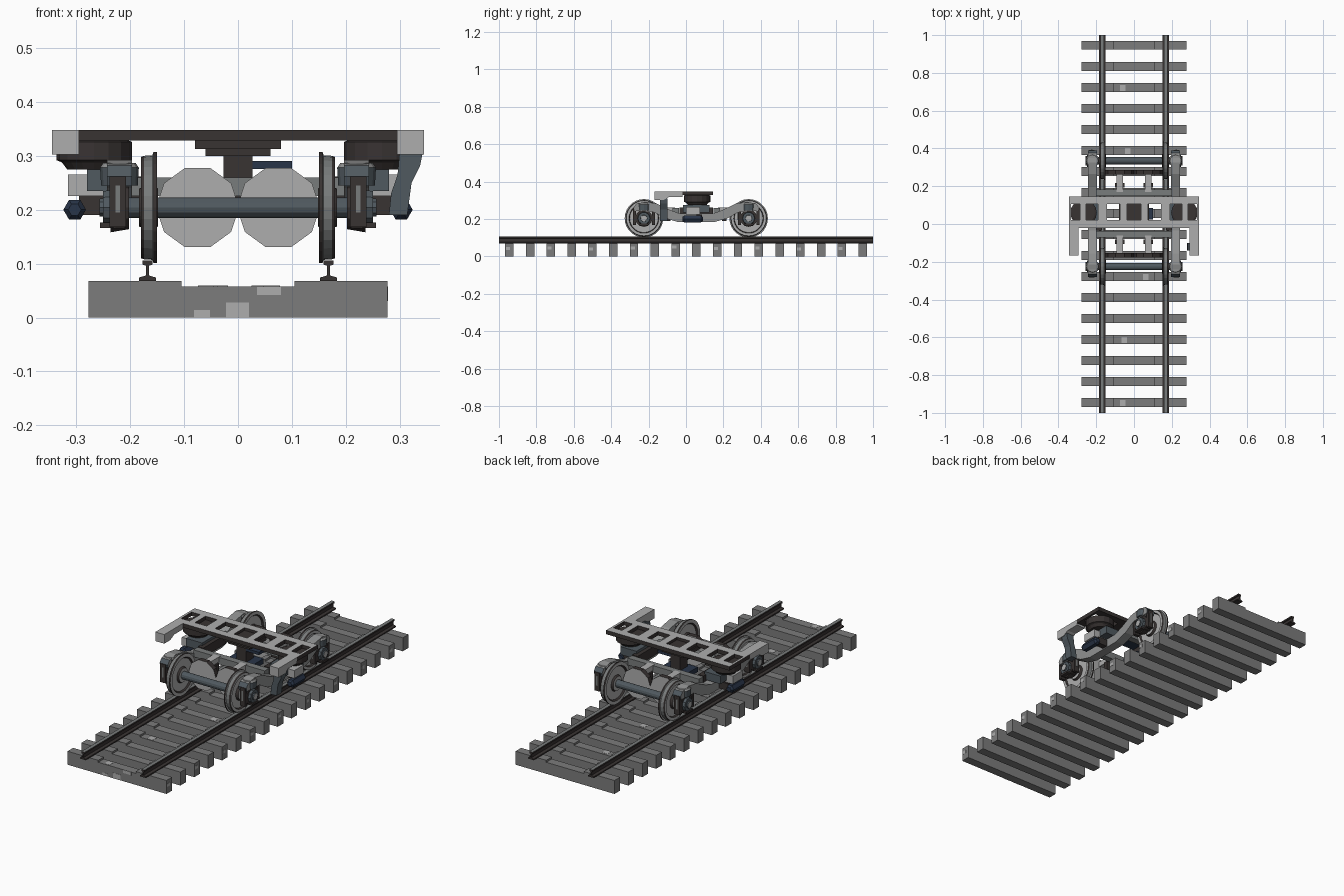
import bpy, bmesh, math, random
from mathutils import Vector, Matrix

if "Cube" in bpy.data.objects:
    bpy.data.objects.remove(bpy.data.objects["Cube"])

def material(name, *rgb):
    m = bpy.data.materials.new(name)
    m.diffuse_color = (*rgb, 1)
    m.use_nodes = True
    m.node_tree.nodes["Principled BSDF"].inputs["Base Color"].default_value = m.diffuse_color
    return m

CONCRETE = material("concrete grey", 0.20, 0.20, 0.20)
LIGHT = material("light grey", 0.42, 0.42, 0.42)
FRAME = material("frame grey", 0.28, 0.285, 0.285)
STEEL = material("mid steel", 0.19, 0.20, 0.20)
BROWN = material("dark brown", 0.040, 0.033, 0.032)
SLATE = material("slate blue", 0.080, 0.100, 0.115)
NAVY = material("navy blue", 0.022, 0.035, 0.065)

CY = 0.055      # bogie centre along the track
AXLE_Z = 0.204
BASE = 0.28     # half wheelbase

def finish(name, bm, *mats, rule=None):
    bmesh.ops.recalc_face_normals(bm, faces=bm.faces)
    if rule:
        for f in bm.faces:
            f.material_index = rule(f)
    me = bpy.data.meshes.new(name)
    bm.to_mesh(me)
    bm.free()
    for m in mats:
        me.materials.append(m)
    ob = bpy.data.objects.new(name, me)
    bpy.context.collection.objects.link(ob)
    return ob

def add_box(bm, x0, x1, y0, y1, z0, z1):
    mat = Matrix.Translation(((x0 + x1) / 2, (y0 + y1) / 2, (z0 + z1) / 2))
    mat = mat @ Matrix.Diagonal((abs(x1 - x0), abs(y1 - y0), abs(z1 - z0), 1))
    bmesh.ops.create_cube(bm, size=1, matrix=mat)

def box(name, mat, *dims):
    bm = bmesh.new()
    add_box(bm, *dims)
    return finish(name, bm, mat)

def prism(name, mat, pts, axis, lo, hi):
    """Extrude a profile along x (points are y,z) or y (points are x,z)."""
    bm = bmesh.new()
    place = (lambda p, t: (t, *p)) if axis == "x" else (lambda p, t: (p[0], t, p[1]))
    face = bm.faces.new([bm.verts.new(place(p, lo)) for p in pts])
    out = bmesh.ops.extrude_face_region(bm, geom=[face])
    step = Vector((hi - lo, 0, 0)) if axis == "x" else Vector((0, hi - lo, 0))
    bmesh.ops.translate(bm, vec=step, verts=[v for v in out["geom"] if isinstance(v, bmesh.types.BMVert)])
    return finish(name, bm, mat)

def lathe(name, mats, profile, centre, axis="x", n=24, rule=None):
    """Revolve (distance along axis, radius) points; the ends are capped."""
    bm = bmesh.new()
    rings = []
    for t, r in profile:
        ring = []
        for i in range(n):
            a = 2 * math.pi * i / n
            c, s = r * math.cos(a), r * math.sin(a)
            p = {"x": (t, c, s), "y": (c, t, s), "z": (c, s, t)}[axis]
            ring.append(bm.verts.new(Vector(p) + Vector(centre)))
        rings.append(ring)
    for a, b in zip(rings, rings[1:]):
        for i in range(n):
            j = (i + 1) % n
            bm.faces.new((a[i], a[j], b[j], b[i]))
    bm.faces.new(rings[0])
    bm.faces.new(rings[-1])
    return finish(name, bm, *mats, rule=rule)

def mirror(pts):
    return pts + [(-a, b) for a, b in reversed(pts)]

# Track: stepped sleepers with pale worn patches, and two rails
random.seed(4)
sleeper = mirror([(0.105, 0.058), (0.105, 0.068), (0.277, 0.068), (0.277, 0)])
for i in range(18):
    y = -0.945 + i * 1.89 / 17
    prism("sleeper", CONCRETE, sleeper, "y", y - 0.0225, y + 0.0225)
    if i % 2 == 0:
        z = random.uniform(0.03, 0.045)
        box("worn_patch", LIGHT, 0.276, 0.278, y - 0.018, y + 0.004, z, z + 0.016)
    if i % 3 == 0:
        x = random.uniform(-0.09, 0.06)
        box("worn_patch", LIGHT, x, x + 0.03, y - 0.018, y + 0.012, 0.057, 0.059)
for x0, x1, z0, z1 in ((0.035, 0.08, 0.042, 0.057), (-0.022, 0.02, 0, 0.028), (-0.082, -0.052, 0, 0.014)):
    box("worn_patch", LIGHT, x0, x1, -0.9685, -0.967, z0, z1)
rail = mirror([(0.016, 0.068), (0.016, 0.074), (0.003, 0.078), (0.003, 0.096),
               (0.009, 0.098), (0.009, 0.106)])
for s in (-1, 1):
    bar = prism("rail", BROWN, [(x + s * 0.168, z) for x, z in rail], "y", -1, 1)
    bar.data.materials.append(STEEL)
    for f in bar.data.polygons:     # polished running surface
        if f.normal.z > 0.9 and f.center.z > 0.1:
            f.material_index = 1

# Wheelsets: light discs, steel treads, dark flanges and rims
wheel = [(0.148, 0.030), (0.148, 0.035), (0.157, 0.040), (0.157, 0.080), (0.150, 0.086),
         (0.150, 0.103), (0.157, 0.103), (0.159, 0.097), (0.174, 0.096), (0.180, 0.094), (0.180, 0.080),
         (0.172, 0.076), (0.172, 0.040), (0.184, 0.035), (0.184, 0.028)]

def wheel_rule(f):
    c = f.calc_center_median()
    if abs(f.normal.x) > 0.8:
        return 0
    return 2 if 0.159 < abs(c.x) < 0.175 and abs(f.normal.x) < 0.2 else 1

for e in (-1, 1):
    wy = CY + e * BASE
    lathe("axle", [SLATE], [(-0.25, 0.019), (0.25, 0.019)], (0, wy, AXLE_Z), n=12)
    for s in (-1, 1):
        lathe("wheel", [LIGHT, BROWN, STEEL], [(s * t, r) for t, r in wheel], (0, wy, AXLE_Z), n=28,
              rule=wheel_rule)
        lathe("axle_box", [BROWN], [(s * 0.202, 0.040), (s * 0.237, 0.046), (s * 0.237, 0.040)],
              (0, wy, AXLE_Z), n=12)
        lathe("bearing_cover", [SLATE, LIGHT],
              [(s * 0.237, 0.034), (s * 0.25, 0.032), (s * 0.25, 0.018), (s * 0.257, 0.017)],
              (0, wy, AXLE_Z), n=10,
              rule=lambda f: int(abs(f.calc_center_median().x) > 0.2565))
        box("axle_box_keeper", BROWN, s * 0.21, s * 0.256, wy - 0.025, wy + 0.025, 0.166, 0.176)
        # Guide posts with pale wear strips beside the axle box
        for d in (-1, 1):
            py = wy + d * 0.05
            box("guide_post", BROWN, s * 0.208, s * 0.238, py - 0.008, py + 0.008, 0.168, 0.262)
            box("wear_strip", STEEL, s * 0.219, s * 0.227, py + d * 0.008, py + d * 0.009, 0.195, 0.245)
        # Rounded spring seat on the frame end
        lathe("spring_seat", [SLATE, FRAME], [(0.245, 0.034), (0.278, 0.036), (0.287, 0.030)],
              (s * 0.22, wy, 0), "z", n=12, rule=lambda f: int(f.normal.z > 0.3))

    # Brake discs with arms and hangers, hung from the cross beam
    dy = CY + e * 0.22
    for s in (-1, 1):
        lathe("brake_disc", [LIGHT, BROWN], [(-0.012, 0.077), (0.012, 0.077)],
              (s * 0.075, dy, AXLE_Z), "y", n=10, rule=lambda f: int(abs(f.normal.y) < 0.5))
        ys = sorted((CY + e * 0.115, CY + e * 0.22))
        box("brake_arm", LIGHT, s * 0.075 - 0.018, s * 0.075 + 0.018, *ys, 0.236, 0.262)
        box("brake_hanger", BROWN, s * 0.075 - 0.026, s * 0.075 + 0.026,
            CY + e * 0.15 - 0.012, CY + e * 0.15 + 0.012, 0.19, 0.236)
    box("cross_beam", STEEL, -0.2, 0.2, CY + e * 0.11 - 0.017, CY + e * 0.11 + 0.017, 0.225, 0.26)

# Side frames: dropped centre, arched arms, drooping ends
frame = mirror([(0.09, 0.230), (0.14, 0.248), (0.21, 0.282), (0.27, 0.292), (0.32, 0.282),
                (0.335, 0.262), (0.33, 0.244), (0.23, 0.240), (0.17, 0.205), (0.10, 0.185)])
for s in (-1, 1):
    side = prism("side_frame", FRAME, [(y + CY, z) for y, z in frame], "x", s * 0.197, s * 0.243)
    side.data.materials.append(SLATE)
    for f in side.data.polygons:    # dark end faces
        if abs(f.normal.y) > 0.75 and abs(f.center.y - CY) > 0.3:
            f.material_index = 1
    box("spring_plank", SLATE, s * 0.19, s * 0.28, CY - 0.07, CY + 0.07, 0.235, 0.275)
    box("frame_bracket", BROWN, s * 0.17, s * 0.20, CY - 0.09, CY + 0.09, 0.215, 0.262)
    box("outer_bracket", LIGHT, s * 0.243, s * 0.315, CY - 0.055, CY + 0.02, 0.225, 0.265)
    # Air spring between frame and bolster
    lathe("air_spring", [BROWN], [(0.275, 0.05), (0.288, 0.06), (0.292, 0.070), (0.326, 0.070), (0.33, 0.06)],
          (s * 0.267, CY + 0.005, 0), "z", n=16)
    # Horizontal damper along the frame
    lathe("damper", [NAVY], [(-0.055, 0.012), (-0.045, 0.021), (0.045, 0.021), (0.055, 0.012)],
          (s * 0.303, CY - 0.02, 0.2), "y", n=6)
    box("damper_mount", BROWN, s * 0.243, s * 0.295, CY, CY + 0.03, 0.19, 0.225)

# Drop lever on one side
prism("drop_lever", SLATE, [(0.342, 0.302), (0.338, 0.282), (0.322, 0.25), (0.314, 0.19), (0.28, 0.19),
      (0.284, 0.23), (0.296, 0.265), (0.300, 0.310), (0.342, 0.310)], "y", -0.14, -0.10)

# Bolster: ladder-shaped top beam with dark sides
bm = bmesh.new()
for y0, y1 in ((-0.02, 0.02), (0.105, 0.145)):
    add_box(bm, -0.345, 0.345, y0, y1, 0.328, 0.348)
for x0, x1 in ((0.037, 0.074), (0.143, 0.190), (0.255, 0.285), (0.333, 0.345)):
    for s in (-1, 1):
        add_box(bm, s * x0, s * x1, 0.02, 0.105, 0.328, 0.348)
finish("bolster", bm, LIGHT, BROWN, rule=lambda f: int(f.normal.z < 0.5))
for s in (-1, 1):
    prism("bolster_arm", LIGHT, [(-0.02, 0.348), (-0.168, 0.348), (-0.168, 0.302), (-0.12, 0.302),
          (-0.09, 0.318), (-0.02, 0.318)], "x", s * 0.295, s * 0.345)

# Centre pivot
box("pivot_plate", BROWN, -0.08, 0.08, CY - 0.06, CY + 0.06, 0.313, 0.334)
box("pivot_block", BROWN, -0.06, 0.06, CY - 0.05, CY + 0.05, 0.30, 0.313)
box("pivot_post", BROWN, -0.027, 0.027, CY - 0.03, CY + 0.03, 0.20, 0.30)
box("traction_link", NAVY, 0.027, 0.10, CY - 0.03, CY + 0.03, 0.276, 0.290)
box("lower_tie", NAVY, -0.07, 0.07, CY - 0.05, CY + 0.05, 0.195, 0.22)
